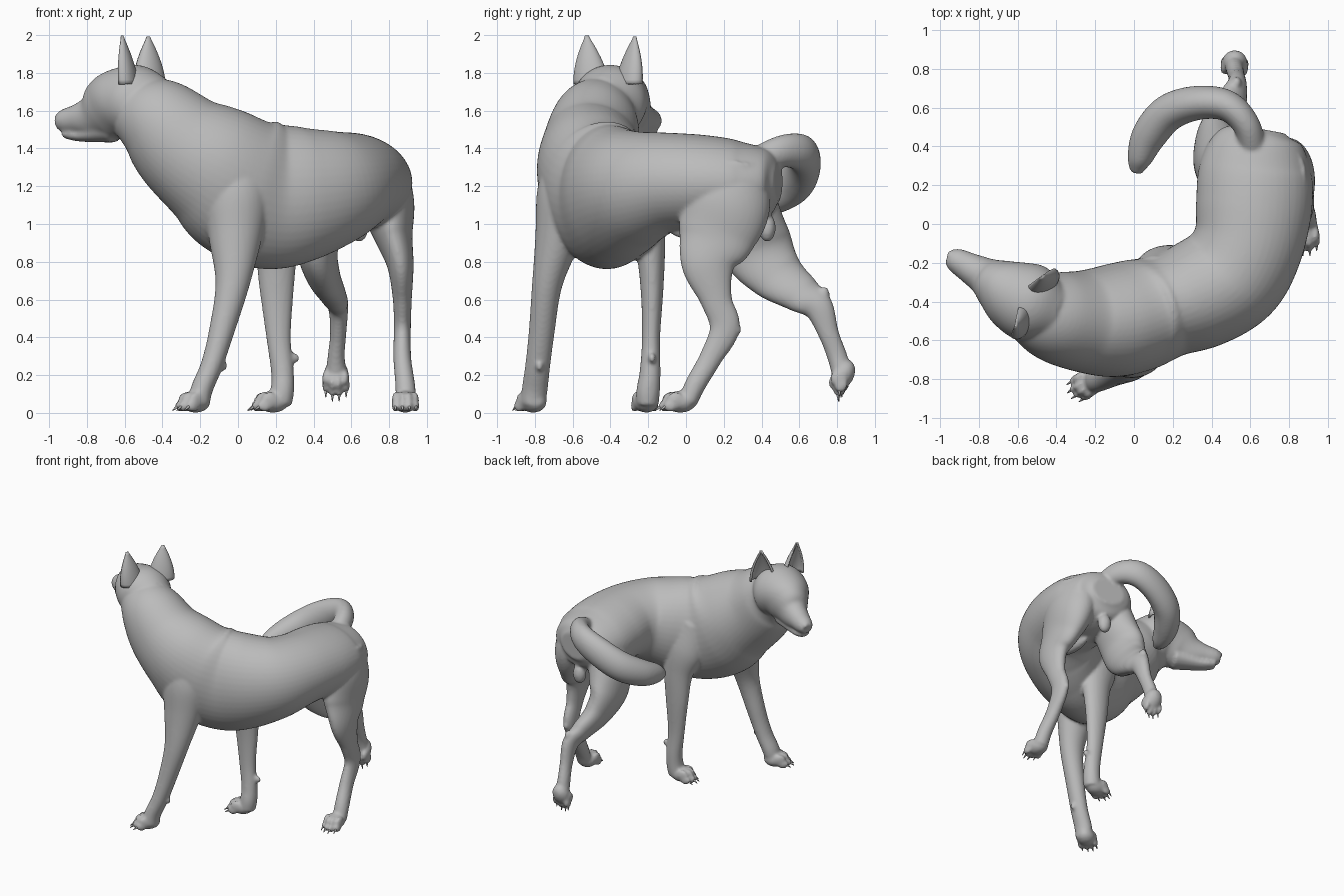
import bpy, bmesh, math
from mathutils import Vector, Matrix

if "Cube" in bpy.data.objects:
    bpy.data.objects.remove(bpy.data.objects["Cube"])

grey = bpy.data.materials.new("clay_grey")
grey.use_nodes = True
grey.diffuse_color = (0.5, 0.5, 0.5, 1)
grey.node_tree.nodes["Principled BSDF"].inputs["Base Color"].default_value = (0.5, 0.5, 0.5, 1)

UP, BACK = Vector((0, 0, 1)), Vector((0, 1, 0))


def finish(bm, name):
    """Turn a bmesh into a smooth grey object."""
    bmesh.ops.recalc_face_normals(bm, faces=bm.faces)
    mesh = bpy.data.meshes.new(name)
    bm.to_mesh(mesh)
    bm.free()
    mesh.materials.append(grey)
    for poly in mesh.polygons:
        poly.use_smooth = True
    obj = bpy.data.objects.new(name, mesh)
    bpy.context.collection.objects.link(obj)
    return obj


def spline(points, steps=9):
    """Catmull-Rom through points of any dimension."""
    pts = [Vector(p) for p in points]
    pts = [2 * pts[0] - pts[1]] + pts + [2 * pts[-1] - pts[-2]]
    out = []
    for a, b, c, d in zip(pts, pts[1:], pts[2:], pts[3:]):
        for k in range(steps):
            t = k / steps
            out.append(b + (c - a) * (t / 2) + (2 * a - 5 * b + 4 * c - d) * (t * t / 2)
                       + (3 * b - a - 3 * c + d) * (t ** 3 / 2))
    return out + [pts[-2]]


def tube(bm, points, ref, sides=48):
    """Loft of ellipses: x, y, z, side radius, radius towards ref."""
    path = spline(points)
    rings = []
    for i, p in enumerate(path):
        ahead, behind = path[min(i + 1, len(path) - 1)], path[max(i - 1, 0)]
        tangent = Vector((ahead - behind)[:3]).normalized()
        up = (ref - tangent * tangent.dot(ref)).normalized()
        side = tangent.cross(up)
        ring = []
        for k in range(sides):
            a = math.tau * k / sides
            ring.append(bm.verts.new(Vector(p[:3]) + side * p[3] * math.cos(a) + up * p[4] * math.sin(a)))
        rings.append(ring)
    for r, s in zip(rings, rings[1:]):
        for k in range(sides):
            n = (k + 1) % sides
            bm.faces.new((r[k], r[n], s[n], s[k]))
    bm.faces.new(rings[0])
    bm.faces.new(rings[-1])


def blob(bm, frame, centre, size):
    matrix = frame @ Matrix.Translation(centre) @ Matrix.Diagonal((*size, 1))
    bmesh.ops.create_uvsphere(bm, u_segments=28, v_segments=16, radius=1, matrix=matrix)


skin = bmesh.new()
claws = bmesh.new()
WORLD = Matrix.Identity(4)

# Torso and neck, from the rump round to the skull
tube(skin, [(.65, .49, 1.22, .13, .1), (.64, .43, 1.22, .23, .18), (.625, .28, 1.21, .29, .23),
            (.62, .1, 1.22, .3, .25), (.59, -.1, 1.22, .285, .265), (.5, -.26, 1.19, .29, .31),
            (.34, -.36, 1.16, .285, .36), (.17, -.42, 1.15, .27, .39), (.02, -.47, 1.2, .29, .385),
            (-.12, -.5, 1.3, .29, .34), (-.28, -.5, 1.41, .26, .29), (-.42, -.475, 1.54, .23, .24),
            (-.54, -.43, 1.62, .18, .18)], UP)

# Head and lower jaw
tube(skin, [(-.42, -.46, 1.63, .15, .15), (-.53, -.41, 1.645, .2, .195), (-.62, -.365, 1.64, .185, .185),
            (-.7, -.315, 1.605, .14, .17), (-.77, -.27, 1.57, .1, .12), (-.85, -.225, 1.555, .078, .08),
            (-.92, -.185, 1.545, .062, .062), (-.955, -.165, 1.54, .04, .04)], UP)
tube(skin, [(-.66, -.33, 1.5, .1, .07), (-.8, -.25, 1.472, .064, .038), (-.87, -.21, 1.472, .054, .03),
            (-.92, -.185, 1.478, .04, .022)], UP)

# Tail curling to one side
tube(skin, [(.62, .36, 1.33, .07, .07), (.58, .51, 1.385, .07, .085), (.48, .61, 1.375, .08, .1),
            (.33, .625, 1.31, .088, .11), (.18, .575, 1.22, .095, .11), (.08, .46, 1.15, .09, .1),
            (.03, .34, 1.11, .065, .075), (.01, .265, 1.09, .03, .03)], UP)

# Legs: radii are across x, then across y
outer_foreleg = [(.0, -.6, 1.4, .14, .13), (-.01, -.63, 1.15, .18, .16), (-.015, -.68, .92, .14, .12),
                 (-.03, -.735, .68, .09, .08), (-.09, -.765, .42, .066, .068),
                 (-.14, -.785, .25, .058, .066), (-.19, -.8, .13, .058, .068), (-.21, -.81, .05, .06, .065)]
inner_foreleg = [(.12, -.3, 1.25, .14, .14), (.17, -.23, 1.05, .16, .12), (.2, -.19, .87, .115, .08),
                 (.205, -.18, .65, .09, .06), (.215, -.185, .4, .065, .048),
                 (.235, -.19, .22, .06, .055), (.235, -.2, .12, .062, .062), (.22, -.205, .05, .065, .06)]
outer_hindleg = [(.74, .23, 1.3, .15, .2), (.79, .21, 1.1, .145, .235), (.825, .16, .93, .1, .205),
                 (.86, .12, .78, .07, .145), (.87, .16, .6, .05, .085), (.87, .205, .45, .045, .08),
                 (.87, .13, .29, .047, .06), (.885, .05, .15, .052, .055), (.89, .01, .06, .055, .05)]
inner_hindleg = [(.5, .27, 1.25, .15, .17), (.45, .32, 1.05, .14, .18), (.42, .38, .87, .11, .19),
                 (.45, .48, .73, .09, .15), (.5, .61, .63, .07, .11), (.53, .7, .56, .053, .08),
                 (.53, .755, .42, .043, .055), (.52, .8, .3, .045, .053), (.52, .83, .2, .058, .055)]
for leg in (outer_foreleg, inner_foreleg, outer_hindleg, inner_hindleg):
    tube(skin, leg, BACK)

# Paws with four toes and claws: position, heading, downward pitch
for place, yaw, pitch in [((-.225, -.81, .055), -145, 0), ((.185, -.21, .055), -170, 0),
                          ((.885, -.03, .055), -88, 0), ((.52, .835, .2), -95, 62)]:
    frame = (Matrix.Translation(place) @ Matrix.Rotation(math.radians(yaw), 4, 'Z')
             @ Matrix.Rotation(math.radians(pitch), 4, 'Y'))
    blob(skin, frame, (0, 0, .004), (.085, .066, .058))
    for i in (-1.5, -.5, .5, 1.5):
        reach = .07 - .012 * i * i
        blob(skin, frame, (reach - .015, .035 * i, .012), (.045, .019, .045))
        blob(skin, frame, (reach + .01, .036 * i, -.018), (.04, .019, .032))
        tilt = Matrix.Rotation(math.radians(125), 4, 'Y')
        bmesh.ops.create_cone(claws, cap_ends=True, segments=10, radius1=.011, radius2=.002, depth=.05,
                              matrix=frame @ Matrix.Translation((reach + .047, .036 * i, -.028)) @ tilt)

# Dew pads, heel points, underside folds and nose
for centre, size in [((-.085, -.775, .25), (.03, .02, .03)), ((.295, -.18, .29), (.03, .02, .028)),
                     ((.87, .26, .44), (.025, .035, .03)), ((.53, .73, .63), (.025, .03, .04)),
                     ((.64, .43, .98), (.05, .045, .075)), ((.62, .06, .97), (.045, .15, .055)),
                     ((-.942, -.168, 1.565), (.026, .032, .024))]:
    blob(skin, WORLD, centre, size)

# Brow on each side of the head, and eyes
head = Matrix.Translation((-.71, -.305, 1.64)) @ Matrix.Rotation(math.radians(147), 4, 'Z')
eyes = bmesh.new()
for s in (-1, 1):
    blob(skin, head, (-.015, s * .08, .045), (.05, .035, .03))
    blob(eyes, head, (.015, s * .1, .01), (.024, .02, .018))

# Fuse the parts into one continuous skin
body = finish(skin, "body")
fuse = body.modifiers.new("fuse", 'REMESH')
fuse.mode = 'VOXEL'
fuse.voxel_size = .011
fuse.use_smooth_shade = True
soften = body.modifiers.new("soften", 'SMOOTH')
soften.factor = .5
soften.iterations = 5

finish(claws, "claws")
finish(eyes, "eyes")


def ear(name, base, tip, facing, width):
    """Upright cupped ear, open towards the facing angle."""
    bm = bmesh.new()
    base, tip = Vector(base), Vector(tip)
    turn = Matrix.Rotation(math.radians(facing), 3, 'Z')
    rows, cols = 12, 15
    grid = []
    for i in range(rows):
        t = i / (rows - 1)
        r = width * max(.04, 1 - t ** 1.7)
        row = []
        for j in range(cols):
            a = math.radians(-110 + 220 * j / (cols - 1))
            local = Vector((-.6 * r * math.cos(a), r * math.sin(a), 0))
            row.append(bm.verts.new(base.lerp(tip, t) + turn @ local))
        grid.append(row)
    for low, high in zip(grid, grid[1:]):
        for j in range(cols - 1):
            bm.faces.new((low[j], low[j + 1], high[j + 1], high[j]))
    obj = finish(bm, name)
    shell = obj.modifiers.new("thickness", 'SOLIDIFY')
    shell.thickness = .014
    shell.offset = 0


ear("outer_ear", (-.59, -.5, 1.74), (-.615, -.525, 1.995), 165, .09)
ear("inner_ear", (-.47, -.3, 1.74), (-.475, -.27, 1.99), 125, .09)
